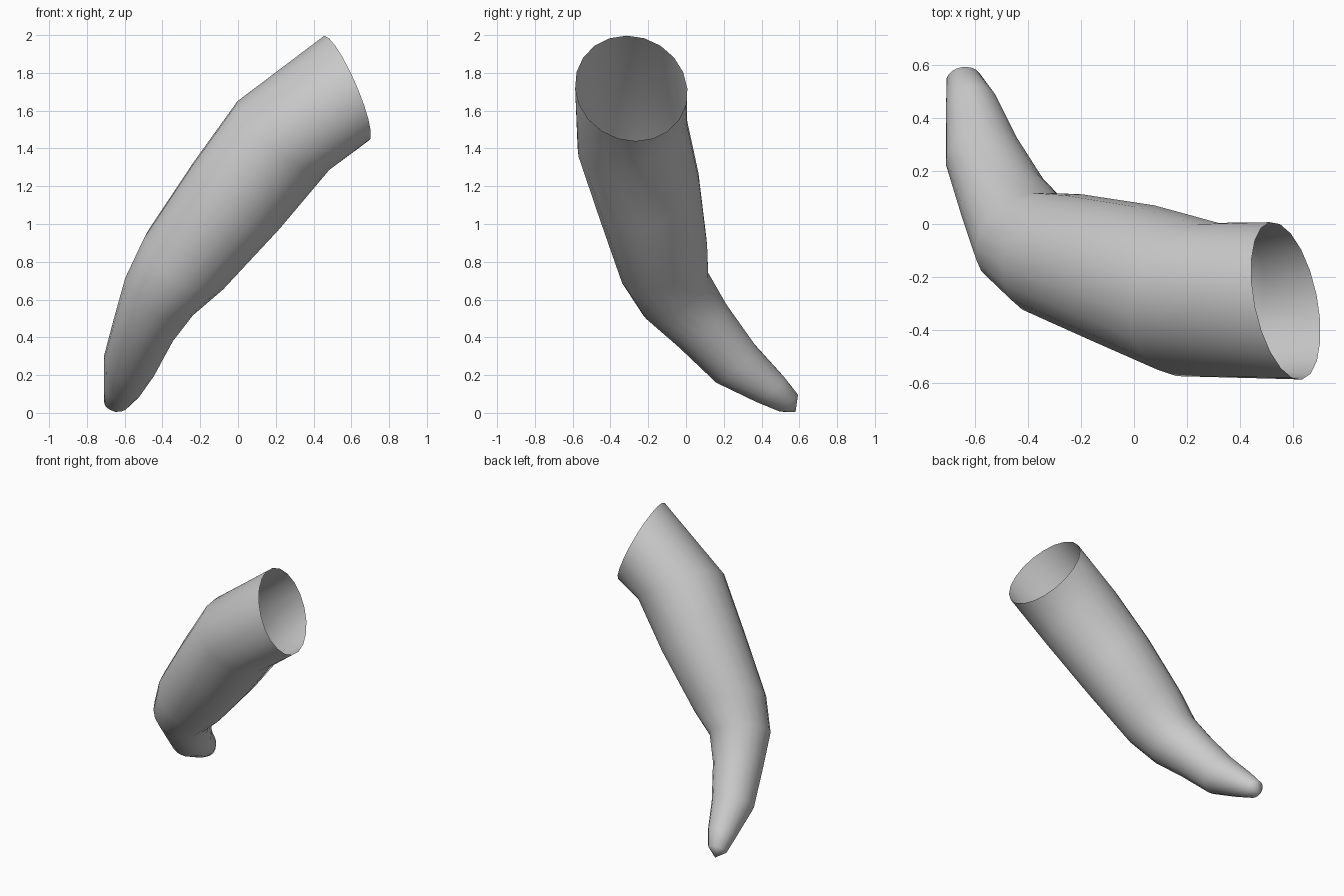
import bpy, bmesh, math
from mathutils import Vector

if "Cube" in bpy.data.objects:
    bpy.data.objects.remove(bpy.data.objects["Cube"])

SIDES = 20
# ring stations from open mouth to tip: centre, plane normal, radius
RINGS = [
    ((0.573, -0.29, 1.718), (0.90, 0.185, 0.39), 0.303),
    ((0.24, -0.285, 1.468), (0.70, -0.386, 1), 0.305),
    ((-0.01, -0.195, 1.147), (0.69, -0.51, 1), 0.289),
    ((-0.28, -0.115, 0.805), (0.69, -0.58, 1), 0.253),
    ((-0.41, -0.055, 0.63), (0.56, -0.73, 1), 0.207),
    ((-0.49, 0.085, 0.465), (0.41, -0.92, 1), 0.171),
    ((-0.57, 0.26, 0.263), (0.35, -0.95, 1), 0.145),
    ((-0.612, 0.445, 0.125), (0.25, -0.87, 1), 0.100),
    ((-0.643, 0.545, 0.052), (0.15, -0.95, 1), 0.066),
]
TIP = (-0.648, 0.58, 0.005)

bm = bmesh.new()
u = Vector((0, 0, 1))
loops = []
for centre, normal, radius in RINGS:
    # carry the ring's reference axis along so the skin does not twist
    n = Vector(normal).normalized()
    u = (u - n * n.dot(u)).normalized()
    v = n.cross(u)
    loop = []
    for i in range(SIDES):
        a = 2 * math.pi * i / SIDES
        loop.append(bm.verts.new(Vector(centre) + radius * (u * math.cos(a) + v * math.sin(a))))
    loops.append(loop)

# skin between rings
for a, b in zip(loops, loops[1:]):
    for i in range(SIDES):
        j = (i + 1) % SIDES
        bm.faces.new((a[i], b[i], b[j], a[j]))

# closed tip
tip = bm.verts.new(TIP)
for i in range(SIDES):
    bm.faces.new((loops[-1][i], tip, loops[-1][(i + 1) % SIDES]))

bm.normal_update()
for f in bm.faces:
    f.smooth = True
mesh = bpy.data.meshes.new("curved_horn")
bm.to_mesh(mesh)
bm.free()
horn = bpy.data.objects.new("curved_horn", mesh)
bpy.context.collection.objects.link(horn)
